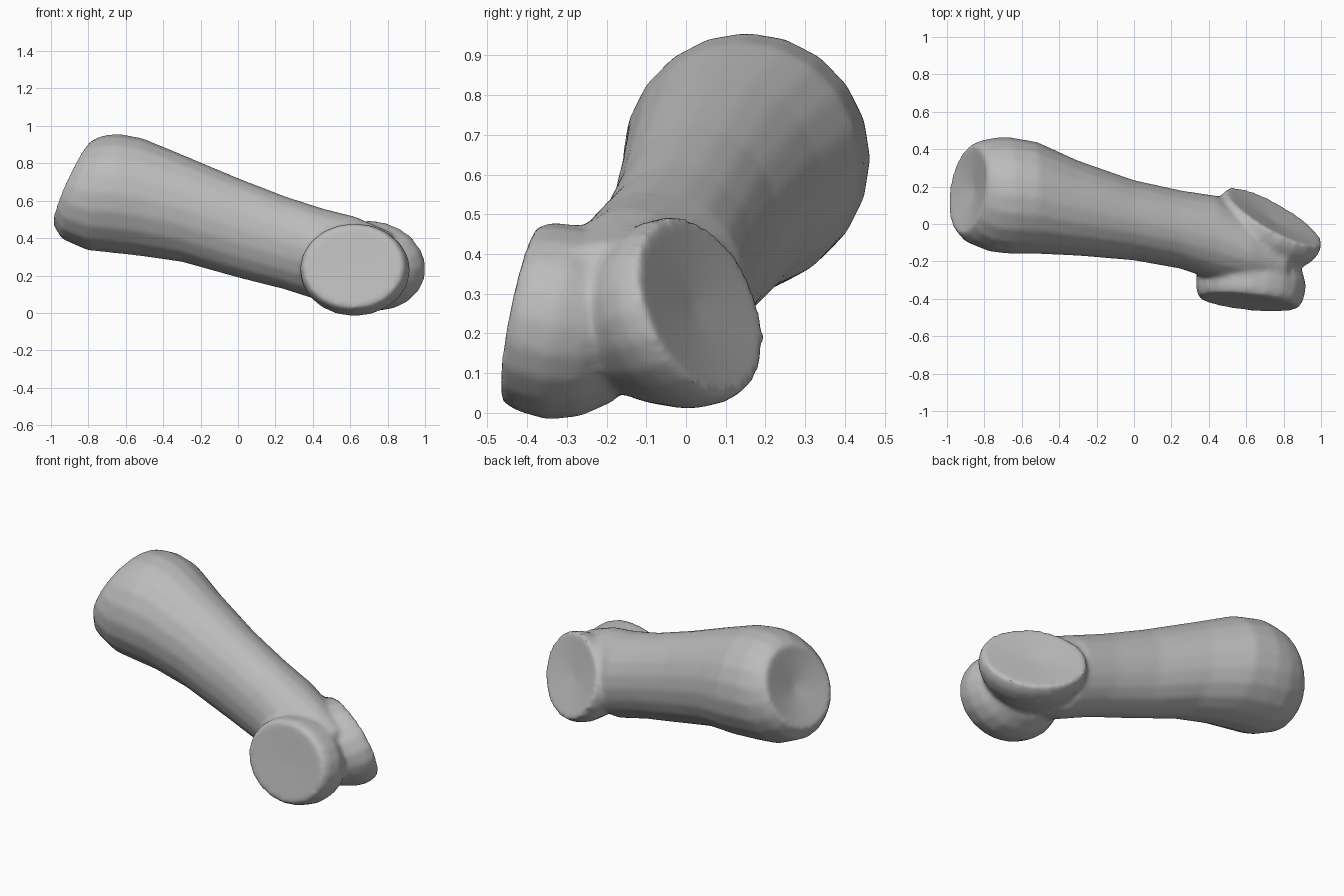
import bpy
from math import cos, sin, pi, radians
from mathutils import Vector

cube = bpy.data.objects.get("Cube")
if cube:
    bpy.data.objects.remove(cube)

bone_grey = bpy.data.materials.new("bone grey")
bone_grey.use_nodes = True
bone_grey.diffuse_color = (0.5, 0.5, 0.5, 1)
bone_grey.node_tree.nodes["Principled BSDF"].inputs["Base Color"].default_value = (0.5, 0.5, 0.5, 1)

SIDES = 20


def ring(center, u, v):
    """Elliptical loop of points around a centre, spanned by two half axes."""
    c, u, v = Vector(center), Vector(u), Vector(v)
    return [c + u * cos(2 * pi * i / SIDES) + v * sin(2 * pi * i / SIDES)
            for i in range(SIDES)]


def loft(name, rings, start, end):
    """Skin a row of rings and close both ends onto a centre point."""
    verts = [p for r in rings for p in r] + [Vector(start), Vector(end)]
    first, last = len(verts) - 2, len(verts) - 1
    base = (len(rings) - 1) * SIDES
    faces = []
    for i in range(SIDES):
        j = (i + 1) % SIDES
        faces.append((first, j, i))
        faces.append((last, base + i, base + j))
        for k in range(0, base, SIDES):
            faces.append((k + i, k + j, k + SIDES + j, k + SIDES + i))
    mesh = bpy.data.meshes.new(name)
    mesh.from_pydata(verts, [], faces)
    obj = bpy.data.objects.new(name, mesh)
    bpy.context.collection.objects.link(obj)
    return obj


# Shaft: x, y, z of each section, its half width and half height,
# and how far it leans along x with y and with z
sections = [
    (-0.89, 0.185, 0.695, 0.235, 0.22, 0.14, 0.45),
    (-0.85, 0.17, 0.665, 0.275, 0.27, 0.1, 0.34),
    (-0.76, 0.157, 0.643, 0.305, 0.308, 0.04, 0.15),
    (-0.66, 0.152, 0.64, 0.312, 0.318, 0, 0.08),
    (-0.52, 0.14, 0.62, 0.3, 0.315, 0, 0.03),
    (-0.3, 0.085, 0.56, 0.255, 0.288, 0, 0),
    (0.0, 0.02, 0.455, 0.215, 0.267, 0, 0),
    (0.25, -0.03, 0.375, 0.21, 0.25, 0, 0),
    (0.45, -0.08, 0.31, 0.23, 0.25, 0, 0),
    (0.63, -0.145, 0.285, 0.19, 0.23, 0, 0),
    (0.82, -0.21, 0.26, 0.14, 0.17, 0, 0),
]
shaft = loft("long_bone",
             [ring((x, y, z), (turn * w, w, 0), (lean * h, 0, h))
              for x, y, z, w, h, turn, lean in sections],
             (-0.85, 0.18, 0.675), (0.87, -0.21, 0.25))


def condyle(name, center, normal, width, height, profile, dish):
    """Round knuckle: profile gives depth behind the face and scale."""
    n = Vector(normal).normalized()
    across = n.cross(Vector((0, 0, 1))).normalized()
    up = across.cross(n)
    c = Vector(center)
    rings = [ring(c - n * d, across * width * s, up * height * s) for d, s in profile]
    return loft(name, rings, c - n * dish, c - n * (profile[-1][0] + 0.02))


# Front and back knuckles with slightly dished outer faces
knuckles = [
    condyle("front_knuckle", (0.615, -0.42, 0.25), (-0.1, -1, 0.2), 0.28, 0.235,
            [(0, 0.96), (0.04, 1.03), (0.12, 1.06), (0.2, 0.96), (0.28, 0.72)], 0.005),
    condyle("back_knuckle", (0.75, 0.04, 0.27), (0.46, 0.8, 0.3), 0.295, 0.238,
            [(0, 1), (0.06, 1.04), (0.12, 0.99), (0.2, 0.83), (0.28, 0.6)], 0.025),
]

# Fuse the parts into one softly blended bone
bpy.ops.object.select_all(action='DESELECT')
for part in knuckles + [shaft]:
    part.select_set(True)
bpy.context.view_layer.objects.active = shaft
bpy.ops.object.join()
remesh = shaft.modifiers.new("fuse", 'REMESH')
remesh.mode = 'VOXEL'
remesh.voxel_size = 0.014
soften = shaft.modifiers.new("soften", 'SMOOTH')
soften.factor = 0.5
soften.iterations = 10
for name in ("fuse", "soften"):
    bpy.ops.object.modifier_apply(modifier=name)
shaft.data.materials.clear()
shaft.data.materials.append(bone_grey)
bpy.ops.object.shade_smooth_by_angle(angle=radians(40))
